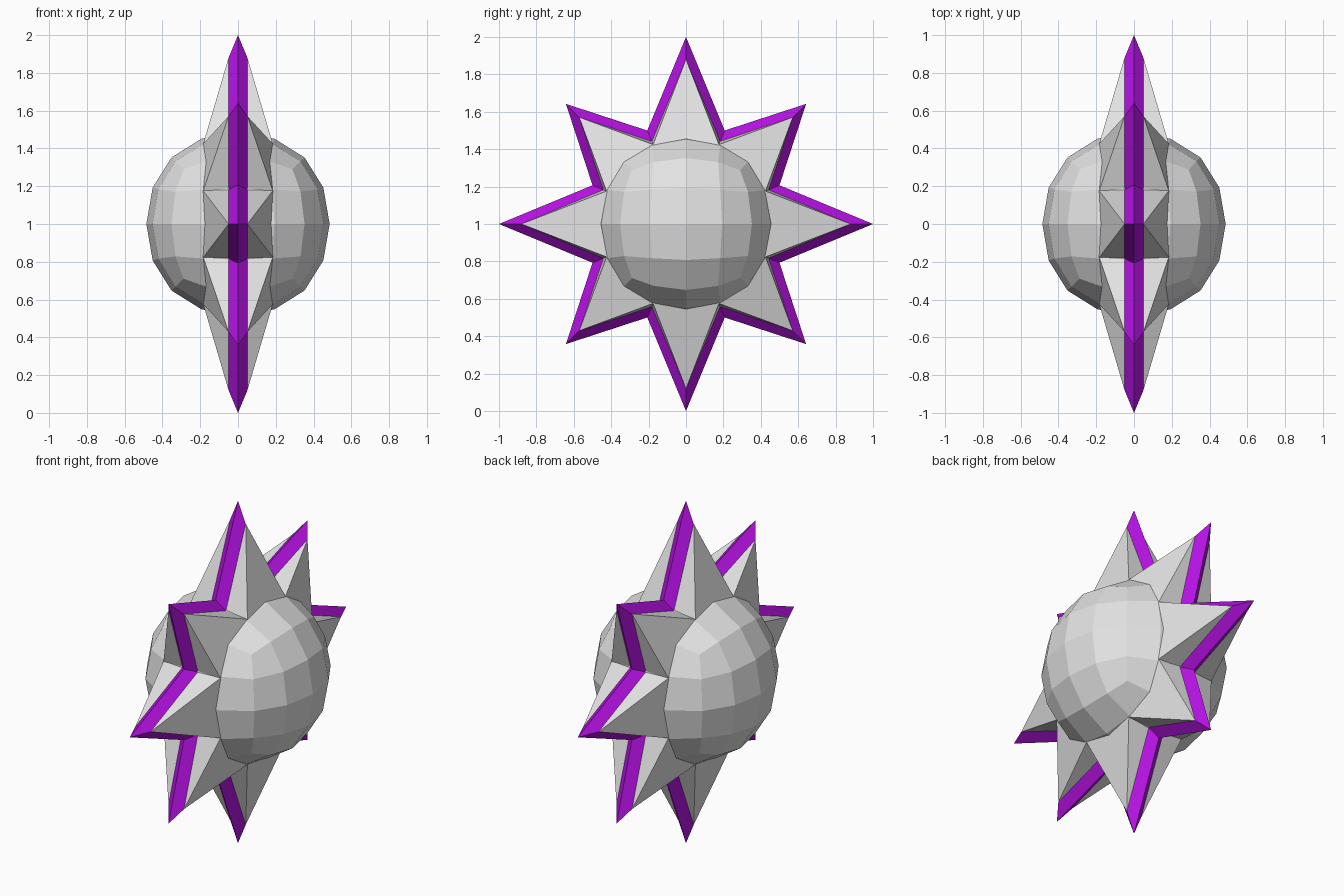
import bpy, bmesh, math
from mathutils import Vector

cube = bpy.data.objects.get("Cube")
if cube:
    bpy.data.objects.remove(cube, do_unlink=True)

CENTRE = Vector((0, 0, 1))


def material(name, rgb):
    mat = bpy.data.materials.new(name)
    mat.use_nodes = True
    mat.diffuse_color = (*rgb, 1)
    mat.node_tree.nodes["Principled BSDF"].inputs["Base Color"].default_value = (*rgb, 1)
    return mat


def add_object(name, bm, mats):
    bmesh.ops.recalc_face_normals(bm, faces=bm.faces)
    mesh = bpy.data.meshes.new(name)
    bm.to_mesh(mesh)
    bm.free()
    for mat in mats:
        mesh.materials.append(mat)
    obj = bpy.data.objects.new(name, mesh)
    obj.location = CENTRE
    bpy.context.collection.objects.link(obj)
    return obj


grey = material("stone grey", (0.77, 0.77, 0.77))
purple = material("purple rim", (0.47, 0.006, 0.78))

# Round core: a subdivided cube with flat facets
bm = bmesh.new()
bmesh.ops.create_cube(bm, size=1.156)
core = add_object("core", bm, [grey])
subsurf = core.modifiers.new("rounding", "SUBSURF")
subsurf.levels = subsurf.render_levels = 2

# Eight-pointed star: long points on the axes, short ones between, notches at odd steps
STEPS = 16
CREST = (1.0, 0.541, 0.908, 0.541)
EDGE = (0.88, 0.478, 0.807, 0.478)
VALLEY = 0.46

bm = bmesh.new()


def ring_vert(x, radius, step):
    angle = math.tau * step / STEPS
    return bm.verts.new((x, radius * math.sin(angle), radius * math.cos(angle)))


crest = [ring_vert(0, CREST[i % 4], i) for i in range(STEPS)]
for side in (-1, 1):
    edge = [ring_vert(side * 0.05, EDGE[i % 4], i) for i in range(STEPS)]
    valley = {i: ring_vert(side * 0.184, VALLEY, i) for i in range(1, STEPS, 2)}

    # Bevelled rim band
    for i in range(STEPS):
        j = (i + 1) % STEPS
        bm.faces.new((crest[i], crest[j], edge[j], edge[i])).material_index = 1

    # Each point: one broad face and two flanks
    for tip in range(0, STEPS, 2):
        a, b = (tip - 1) % STEPS, tip + 1
        bm.faces.new((edge[tip], valley[a], valley[b]))
        for notch in (a, b):
            bm.faces.new((edge[tip], edge[notch], valley[notch]))

    # Closing plate inside the core
    bm.faces.new(list(valley.values()))

add_object("star", bm, [grey, purple])
